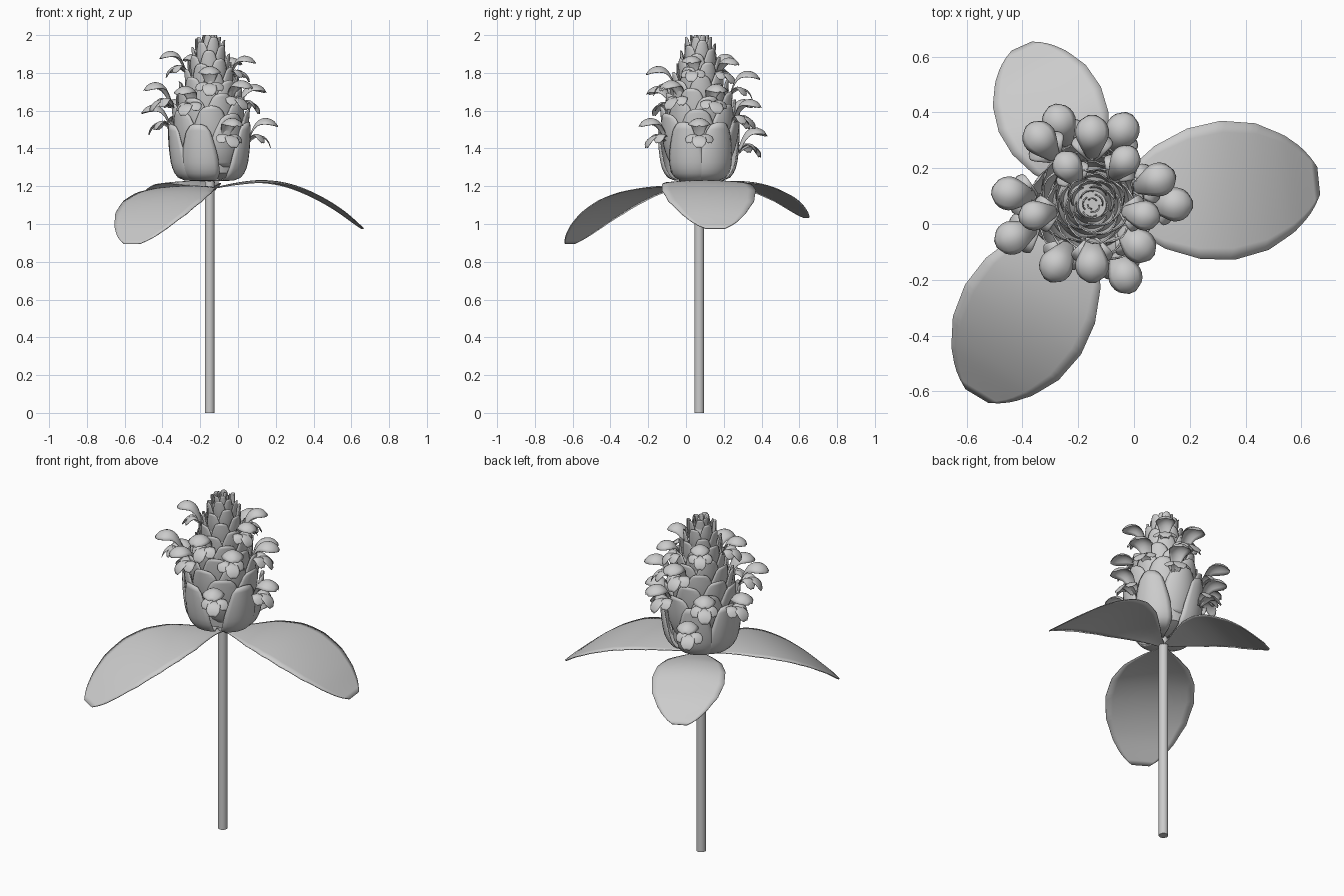
import bpy, bmesh
from math import sin, cos, pi, radians, atan2, hypot

if "Cube" in bpy.data.objects:
    bpy.data.objects.remove(bpy.data.objects["Cube"])

CX, CY = -0.15, 0.07      # stem axis


def curve(pts, t):
    """Smooth value of evenly spaced control values at t in 0..1."""
    n = len(pts) - 1
    i = min(int(t * n), n - 1)
    f = t * n - i
    b, c = pts[i], pts[i + 1]
    a = pts[i - 1] if i > 0 else 2 * b - c
    d = pts[i + 2] if i + 2 <= n else 2 * c - b
    return b + 0.5 * f * (c - a + f * (2 * a - 5 * b + 4 * c - d + f * (3 * (b - c) + d - a)))


def table(pairs, x):
    """Linear lookup in (x, y) pairs."""
    for (x0, y0), (x1, y1) in zip(pairs, pairs[1:]):
        if x <= x1:
            return y0 + (y1 - y0) * max(0, (x - x0) / (x1 - x0))
    return pairs[-1][1]


def sheet(bm, fn, nu, nv):
    """Grid of quads; fn(t, s) with t 0..1 along and s -1..1 across."""
    g = [[bm.verts.new(fn(i / nu, 2 * j / nv - 1)) for j in range(nv + 1)] for i in range(nu + 1)]
    for i in range(nu):
        for j in range(nv):
            bm.faces.new((g[i][j], g[i + 1][j], g[i + 1][j + 1], g[i][j + 1]))


def finish(bm, name, thick=0):
    me = bpy.data.meshes.new(name)
    bm.to_mesh(me)
    bm.free()
    ob = bpy.data.objects.new(name, me)
    bpy.context.collection.objects.link(ob)
    bpy.ops.object.select_all(action='DESELECT')
    bpy.context.view_layer.objects.active = ob
    ob.select_set(True)
    bpy.ops.object.shade_smooth_by_angle(angle=radians(40))
    if thick:
        m = ob.modifiers.new("thickness", 'SOLIDIFY')
        m.thickness = thick
        m.offset = 0
    return ob


def lathe(name, prof, n=32):
    bm = bmesh.new()
    rings = [[bm.verts.new((CX + r * cos(2 * pi * k / n), CY + r * sin(2 * pi * k / n), z))
              for k in range(n)] for r, z in prof]
    for a, b in zip(rings, rings[1:]):
        for k in range(n):
            bm.faces.new((a[k], a[(k + 1) % n], b[(k + 1) % n], b[k]))
    bm.faces.new(rings[0][::-1])
    bm.faces.new(rings[-1])
    return finish(bm, name)


# Stem and hidden core of the cone
lathe("stem", [(0.026, 0), (0.026, 1.235)])
lathe("cone_core", [(0.06, 1.235), (0.15, 1.27), (0.17, 1.4), (0.155, 1.55),
                    (0.125, 1.7), (0.085, 1.82), (0.05, 1.95)])

# Three drooping leaves: angle, length, width scale, height profile
WIDTH = [(0, .012), (.08, .05), (.15, .095), (.3, .185), (.45, .235), (.6, .25), (.75, .228),
         (.87, .175), (.94, .125), (.98, .08), (1, .05)]
LEAVES = [(6, .815, 1.0, [1.185, 1.215, 1.23, 1.215, 1.165, 1.085, .975]),
          (239, .80, .97, [1.185, 1.20, 1.195, 1.165, 1.105, 1.015, .895]),
          (114, .62, .80, [1.185, 1.21, 1.225, 1.215, 1.175, 1.12, 1.035])]
for k, (ang, L, ws, zs) in enumerate(LEAVES):
    a = radians(ang)

    def leaf(t, s):
        w = table(WIDTH, t) * ws * s
        u = L * t
        return (CX + u * cos(a) - w * sin(a), CY + u * sin(a) + w * cos(a),
                curve(zs, t) - 0.012 * s * s * sin(pi * t))
    bm = bmesh.new()
    sheet(bm, leaf, 40, 12)
    finish(bm, f"leaf_{k + 1}", 0.005)

# Spiral of overlapping bracts
RAD = [(1.5, .222), (1.56, .222), (1.65, .195), (1.75, .16), (1.85, .122), (1.93, .095), (1.97, .08)]
BW = [(0, .6), (.15, .95), (.35, 1), (.6, .85), (.8, .65), (.95, .5), (1, .36)]
N = 64
bm = bmesh.new()
for i in range(N):
    q = i / (N - 1)
    ang = radians(200) + i * 2.39996
    if q < .84:
        top = 1.54 + 0.45 * (q / .84) ** 1.05
        R = table(RAD, top)
    else:                                   # young bracts closing the tip
        top = 1.99 + 0.01 * (q > .9)
        R = .075 - .058 * (q - .84) / .16
    if i < 6:                               # outer cup bracts
        top = 1.53 + 0.02 * (i % 3) / 2
        rs, base, W = [.03, .15, .195, .212, .22, .224], 1.228, .135
        zf = [0, .03, .2, .45, .72, 1]
    else:
        H = .30 - .19 * q
        base, W = max(top - H, 1.25), .115 * (1 - q) + .026
        rs = [R * f for f in (.72, .84, .92, .97, 1.0, 1.02)]
        zf = [0, .2, .4, .6, .8, 1]

    def bract(t, s):
        r = curve(rs, t)
        da = min(W * table(BW, t) / max(R, .03), 1.1) * s
        r -= .012 * (R / .2) * s * s
        tip = -.012 * s * s * t ** 6 * (R / .2)
        return (CX + r * cos(ang + da), CY + r * sin(ang + da), base + (top - base) * curve(zf, t) + tip)
    sheet(bm, bract, 12, 8)
finish(bm, "cone_bracts", 0.005)

# Hooded flowers with a three-lobed lip: hood centre x, y and crest z
FLOWERS = [(-.27, .37, 1.51), (-.34, .31, 1.66), (-.15, .33, 1.81), (-.04, .34, 1.66),
           (-.03, .23, 1.88), (-.24, .21, 1.90), (-.45, .11, 1.63), (-.36, .03, 1.915),
           (-.44, -.05, 1.75), (-.28, -.15, 1.73), (-.15, -.15, 1.835), (-.03, -.19, 1.56),
           (.02, -.08, 1.76), (.04, .03, 1.89), (.15, .07, 1.56), (.09, .16, 1.74)]
HOOD = ([-.10, -.075, -.045, -.005, .035, .06], [-.13, -.06, -.015, 0, -.012, -.04],
        [.015, .028, .045, .06, .048, .012], .55, 0)
LIP = ([-.10, -.07, -.04, -.01, .012, .022], [-.13, -.105, -.092, -.1, -.125, -.155],
       [.015, .026, .03, .036, .036, .014], .2, 0)
SIDES = [([-.10, -.075, -.05, -.025, -.01, 0], [-.13, -.1, -.085, -.09, -.108, -.13],
          [.012, .02, .025, .03, .028, .01], .25, y) for y in (-.6, .6)]
bm = bmesh.new()
for fx, fy, fz in FLOWERS:
    a = atan2(fy - CY, fx - CX)
    k = 1.0 if fz < 1.85 else .88
    for us, ws, hw, bend, yaw in [HOOD, LIP] + SIDES:

        def petal(t, s):
            u, w, h = curve(us, t) + .10, curve(ws, t), curve(hw, t)
            v = h * s
            w -= bend * h * s * s
            u, v = u * cos(yaw) - v * sin(yaw) - .10, u * sin(yaw) + v * cos(yaw)
            return (fx + k * (u * cos(a) - v * sin(a)), fy + k * (u * sin(a) + v * cos(a)), fz + k * w)
        sheet(bm, petal, 12, 8)
finish(bm, "flowers", 0.003)
